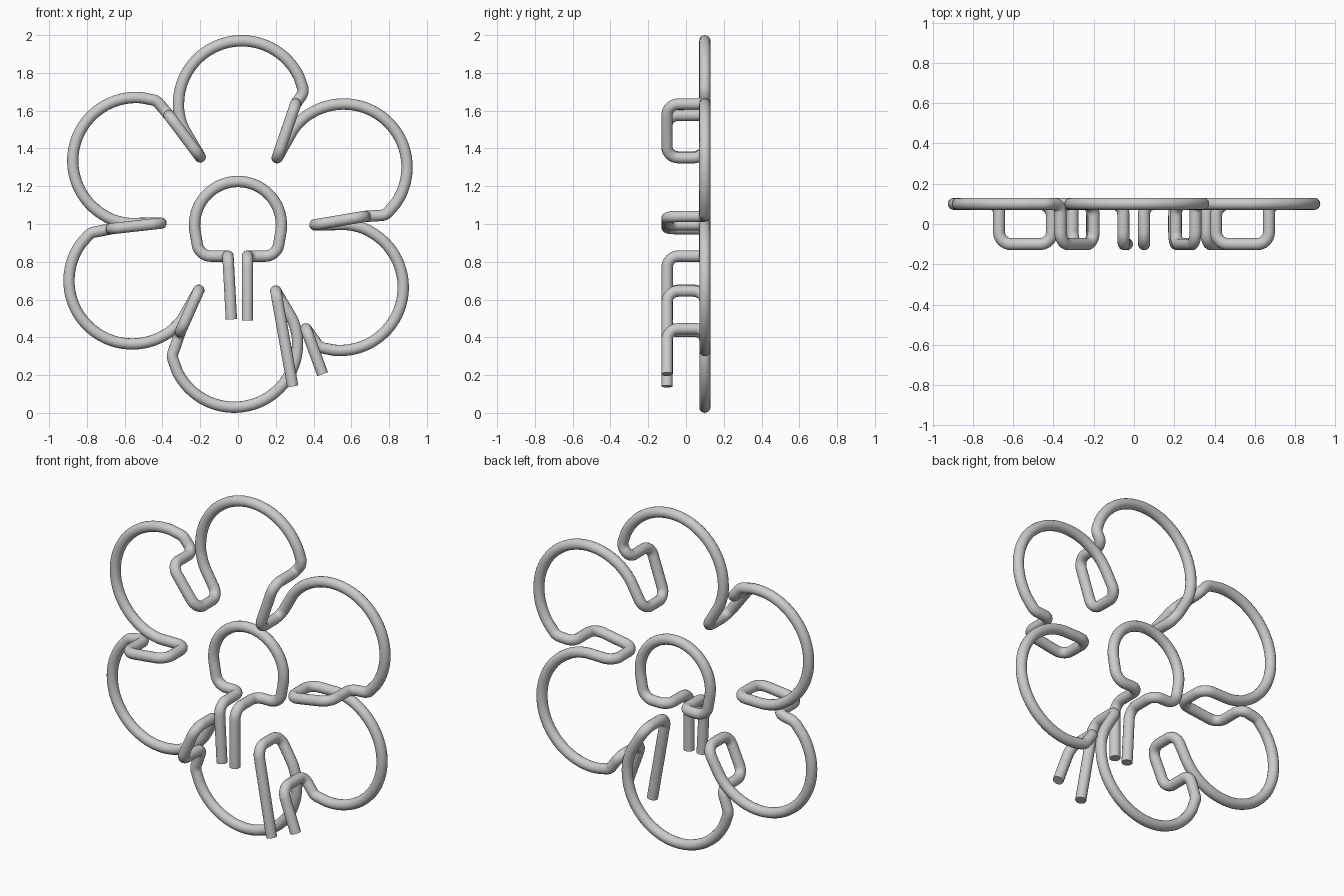
import bpy
from math import radians, cos, sin, tan
from mathutils import Vector

if "Cube" in bpy.data.objects:
    bpy.data.objects.remove(bpy.data.objects["Cube"])

R = 0.03          # tube radius
B, F = 0.1, -0.1  # depth of the petal plane and of the front crossover bars


def rounded(path):
    """Path of (x, y, z, fillet radius) -> points with rounded corners."""
    out = []
    for i, (x, y, z, r) in enumerate(path):
        p = Vector((x, y, z))
        if r == 0:
            out.append(p)
            continue
        a = (Vector(path[i - 1][:3]) - p).normalized()
        b = (Vector(path[i + 1][:3]) - p).normalized()
        d = r * tan((-a).angle(b) / 2)
        p0, p3 = p + a * d, p + b * d
        p1, p2 = p + a * d * 0.45, p + b * d * 0.45
        for k in range(9):
            t = k / 8
            s = 1 - t
            out.append(p0 * s**3 + p1 * 3 * s * s * t + p2 * 3 * s * t * t + p3 * t**3)
    return out


def tube(name, path):
    pts = rounded(path)
    cu = bpy.data.curves.new(name, 'CURVE')
    cu.dimensions = '3D'
    cu.bevel_depth = R
    cu.bevel_resolution = 6
    cu.use_fill_caps = True
    sp = cu.splines.new('POLY')
    sp.points.add(len(pts) - 1)
    for q, p in zip(sp.points, pts):
        q.co = (*p, 1)
    ob = bpy.data.objects.new(name, cu)
    bpy.context.collection.objects.link(ob)
    bpy.ops.object.select_all(action='DESELECT')
    ob.select_set(True)
    bpy.context.view_layer.objects.active = ob
    bpy.ops.object.convert(target='MESH')
    bpy.ops.object.shade_smooth_by_angle(angle=radians(40))


def arc(cx, cz, r, a0, a1, n):
    for i in range(n + 1):
        a = radians(a0 + (a1 - a0) * i / n)
        yield cx + r * cos(a), cz + r * sin(a)


# Petals: one continuous tube, each petal a turned copy of the top one,
# linked by short crossover bars that end at these points
bar_ends = [(0.36, 0.445), (0.67, 1.04), (0.305, 1.635),
            (-0.365, 1.575), (-0.67, 0.975), (-0.305, 0.43)]
path = [(0.448, F, 0.205, 0)]
for i, (bx, bz) in enumerate(bar_ends):
    t = radians(-120 + 60 * i)

    def turn(x, z, y, r):
        return (x * cos(t) - z * sin(t), y, 1 + x * sin(t) + z * cos(t), r)

    path += [(bx, F, bz, 0.06), (bx, B, bz, 0.045)]
    path.append(turn(0.35, 0.70, B, 0.05))
    path += [turn(x, z, B, 0) for x, z in arc(0.02, 0.635, 0.335, 25, 180, 32)]
    path.append(turn(-0.315, 0.55, B, 0.25))
    path += [turn(-0.2, 0.355, B, 0.06), turn(-0.2, 0.355, F, 0.06)]
path.append((0.29, F, 0.14, 0))
tube("petal_tube", path)

# Flower centre: open ring with two tails passing to the front
path = [(0.05, F, 0.49, 0), (0.05, F, 0.83, 0.06), (0.05, B, 0.83, 0.05),
        (0.205, B, 0.83, 0.07)]
path += [(x, B, z, 0) for x, z in arc(0, 0.995, 0.23, -12, 192, 40)]
path += [(-0.205, B, 0.83, 0.07), (-0.053, B, 0.83, 0.05),
         (-0.053, F, 0.83, 0.06), (-0.035, F, 0.495, 0)]
tube("center_ring_tube", path)
